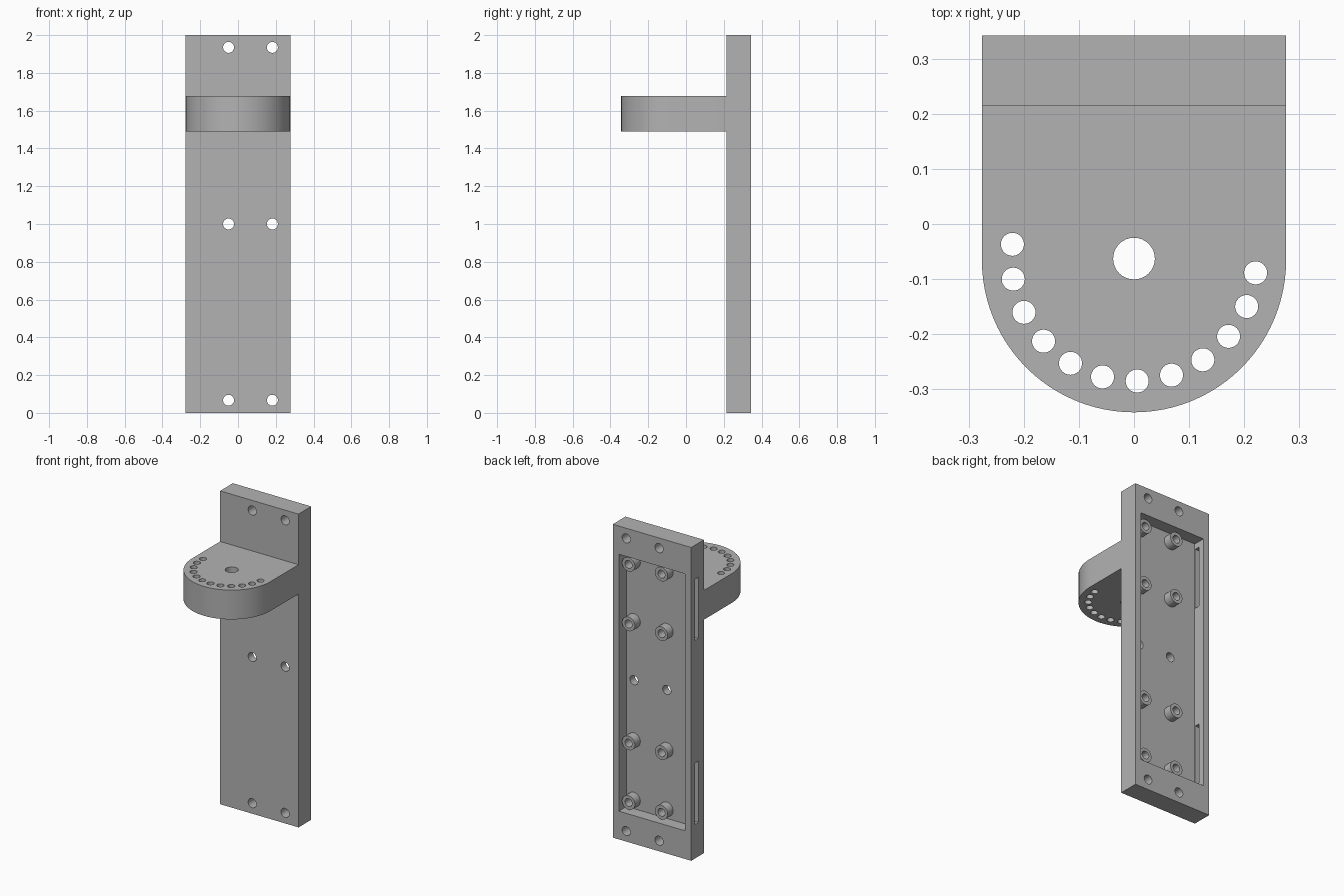
import bpy, bmesh, math
from mathutils import Matrix, Vector

cube = bpy.data.objects.get("Cube")
if cube:
    bpy.data.objects.remove(cube, do_unlink=True)

# Main dimensions
HALF_W = 0.277
BACK, FRONT, FLOOR = 0.343, 0.215, 0.265
ARC_Y = -0.066
HOLE_X = (-0.05, 0.182)

grey = bpy.data.materials.new("grey plastic")
grey.use_nodes = True
grey.diffuse_color = (0.45, 0.45, 0.45, 1)
grey.node_tree.nodes["Principled BSDF"].inputs["Base Color"].default_value = (0.45, 0.45, 0.45, 1)


def finish(name, bm):
    bmesh.ops.recalc_face_normals(bm, faces=bm.faces)
    mesh = bpy.data.meshes.new(name)
    bm.to_mesh(mesh)
    bm.free()
    mesh.materials.append(grey)
    obj = bpy.data.objects.new(name, mesh)
    bpy.context.collection.objects.link(obj)
    return obj


def add_box(bm, low, high):
    low, high = Vector(low), Vector(high)
    scale = Matrix.Diagonal((*(high - low), 1))
    bmesh.ops.create_cube(bm, size=1, matrix=Matrix.Translation((low + high) / 2) @ scale)


def add_cylinder(bm, centre, radius, length, along_y=False, sides=32):
    turn = Matrix.Rotation(math.pi / 2, 4, "X") if along_y else Matrix()
    bmesh.ops.create_cone(bm, cap_ends=True, segments=sides, radius1=radius, radius2=radius,
                          depth=length, matrix=Matrix.Translation(centre) @ turn)


def select_only(obj):
    bpy.ops.object.select_all(action="DESELECT")
    obj.select_set(True)
    bpy.context.view_layer.objects.active = obj


def combine(obj, tool, operation):
    select_only(obj)
    mod = obj.modifiers.new(operation.lower(), "BOOLEAN")
    mod.operation, mod.solver, mod.object = operation, "EXACT", tool
    bpy.ops.object.modifier_apply(modifier=mod.name)
    bpy.data.objects.remove(tool, do_unlink=True)


def smooth(obj):
    select_only(obj)
    bpy.ops.object.shade_smooth_by_angle(angle=math.radians(30))


# Upright back plate
bm = bmesh.new()
add_box(bm, (-HALF_W, FRONT, 0), (HALF_W, BACK, 2))
bracket = finish("bracket", bm)

# Rear pocket
bm = bmesh.new()
add_box(bm, (-0.234, FLOOR, 0.18), (0.234, BACK + 0.1, 1.82))
combine(bracket, finish("pocket_cutter", bm), "DIFFERENCE")

# Two slots through the right wall of the pocket
bm = bmesh.new()
for z in (0.413, 1.587):
    add_box(bm, (-0.35, FLOOR + 0.004, z - 0.196), (-0.2, 0.303, z + 0.196))
combine(bracket, finish("slot_cutter", bm), "DIFFERENCE")

# Shelf with a half-round front end, rooted inside the plate
bm = bmesh.new()
steps = 48
outline = [(HALF_W, 0.235), (-HALF_W, 0.235)]
for i in range(steps + 1):
    a = math.pi * (1 + i / steps)
    outline.append((HALF_W * math.cos(a), ARC_Y + HALF_W * math.sin(a)))
base = bm.faces.new([bm.verts.new((x, y, 1.49)) for x, y in outline])
top = bmesh.ops.extrude_face_region(bm, geom=[base])["geom"]
bmesh.ops.translate(bm, vec=(0, 0, 0.187), verts=[v for v in top if isinstance(v, bmesh.types.BMVert)])
combine(bracket, finish("shelf", bm), "UNION")

# Mounting holes, pivot hole and the arc of index holes
bm = bmesh.new()
for x in HOLE_X:
    for z in (0.067, 1.0, 1.935):
        add_cylinder(bm, (x, 0.28, z), 0.029, 0.3, along_y=True)
add_cylinder(bm, (0, -0.063, 1.58), 0.038, 0.4)
for i in range(12):
    a = math.radians(173.3 + i * 180 / 11)
    add_cylinder(bm, (0.223 * math.cos(a), -0.063 + 0.223 * math.sin(a), 1.58), 0.021, 0.4)
combine(bracket, finish("hole_cutter", bm), "DIFFERENCE")
smooth(bracket)

# Hollow standoffs on the pocket floor
bm = bmesh.new()
sides = 32
profile = [(0.045, FLOOR - 0.005), (0.045, 0.32), (0.025, 0.32), (0.025, FLOOR - 0.005)]
for x in HOLE_X:
    for z in (0.24, 0.62, 1.38, 1.76):
        rings = []
        for r, y in profile:
            angles = [math.tau * i / sides for i in range(sides)]
            rings.append([bm.verts.new((x + r * math.cos(a), y, z + r * math.sin(a))) for a in angles])
        for k in range(4):
            lower, upper = rings[k], rings[(k + 1) % 4]
            for i in range(sides):
                j = (i + 1) % sides
                bm.faces.new((lower[i], lower[j], upper[j], upper[i]))
smooth(finish("standoffs", bm))
